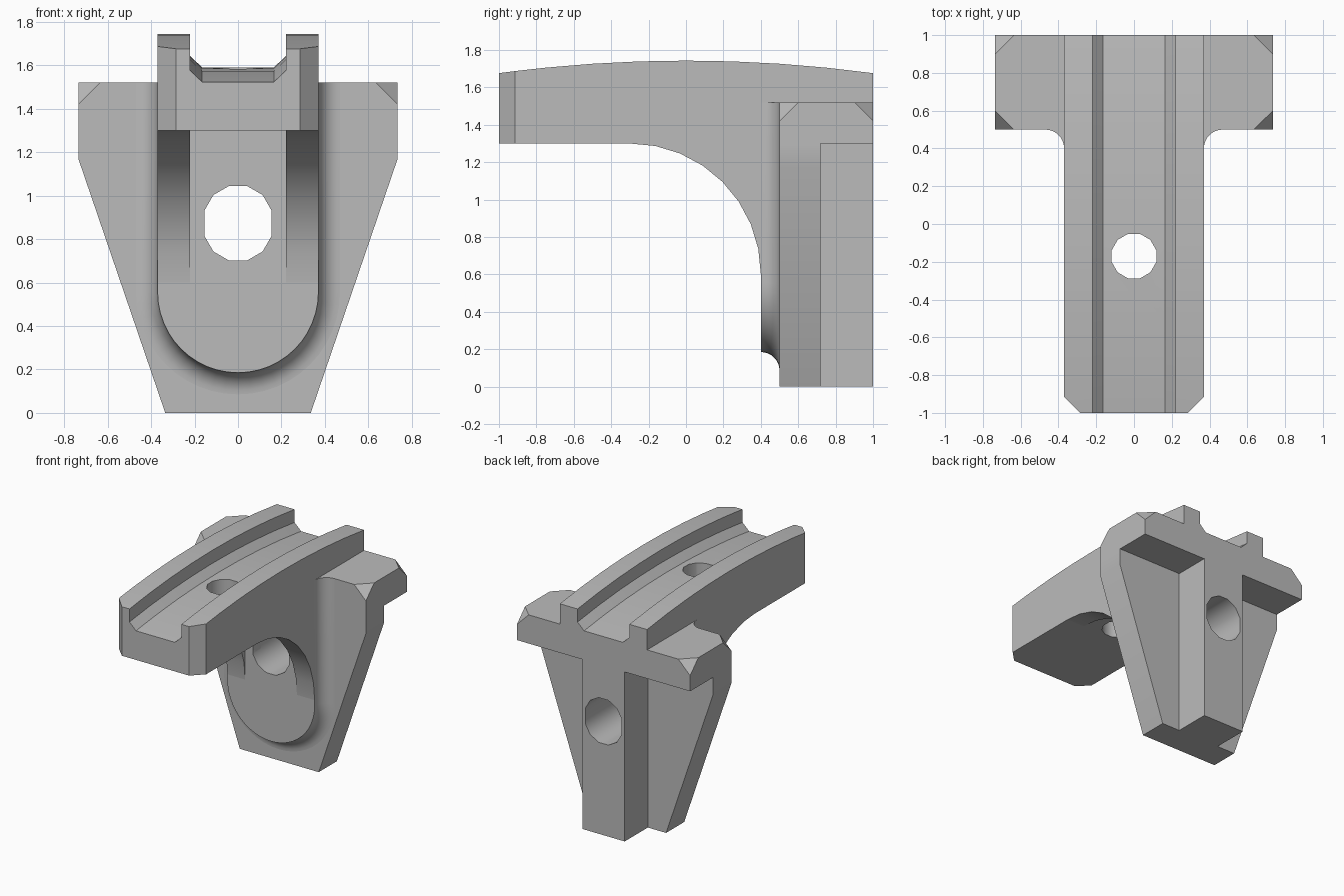
import bpy
import bmesh
from math import sin, cos, pi, radians, copysign

cube = bpy.data.objects.get("Cube")
if cube:
    bpy.data.objects.remove(cube, do_unlink=True)

grey = bpy.data.materials.new("plain grey")
grey.use_nodes = True
grey.diffuse_color = (0.5, 0.5, 0.5, 1)
grey.node_tree.nodes["Principled BSDF"].inputs["Base Color"].default_value = (0.5, 0.5, 0.5, 1)


def make_object(name, bm):
    bmesh.ops.recalc_face_normals(bm, faces=bm.faces[:])
    mesh = bpy.data.meshes.new(name)
    bm.to_mesh(mesh)
    bm.free()
    obj = bpy.data.objects.new(name, mesh)
    bpy.context.collection.objects.link(obj)
    mesh.materials.append(grey)
    return obj


def loft(name, rings):
    """Solid skinned through closed rings with equal point counts."""
    bm = bmesh.new()
    loops = [[bm.verts.new(p) for p in ring] for ring in rings]
    for a, b in zip(loops, loops[1:]):
        for i in range(len(a)):
            j = (i + 1) % len(a)
            bm.faces.new((a[i], a[j], b[j], b[i]))
    bm.faces.new(loops[0])
    bm.faces.new(loops[-1])
    return make_object(name, bm)


def prism_y(name, outline, y0, y1):
    return loft(name, [[(x, y, z) for x, z in outline] for y in (y0, y1)])


def mirrored(half):
    """Closed outline from its right half."""
    return half + [(-x, z) for x, z in reversed(half)]


def finish(obj, cutter=None):
    """Cut the hole, then smooth the curved faces."""
    bpy.ops.object.select_all(action="DESELECT")
    bpy.context.view_layer.objects.active = obj
    obj.select_set(True)
    if cutter:
        mod = obj.modifiers.new("hole", "BOOLEAN")
        mod.operation = "DIFFERENCE"
        mod.solver = "EXACT"
        mod.object = cutter
        bpy.ops.object.modifier_apply(modifier=mod.name)
    bpy.ops.object.shade_smooth_by_angle(angle=radians(35))


# Hole cutters: twelve sided, the bolt hole slightly tall
angles = [radians(15 + 30 * i) for i in range(12)]
bolt_cutter = prism_y("bolt_hole_cutter",
                      [(0.16 * cos(a), 0.873 + 0.16 * sin(a) + copysign(0.017, sin(a)))
                       for a in angles], 0.3, 1.1)
pin_cutter = loft("pin_hole_cutter",
                  [[(0.122 * cos(a), -0.17 + 0.122 * sin(a), z) for a in angles]
                   for z in (1.2, 1.8)])

# Rail arm: grooved section under a gently arched top, chamfered at the nose
rings = []
for y in [-1, -0.915] + [-0.75 + 0.25 * i for i in range(8)]:
    top = 1.743 - 0.067 * y * y
    w = 0.285 if y == -1 else 0.37
    half = [(w, 1.3), (w, top), (0.22, top), (0.22, top - 0.1), (0.165, top - 0.153)]
    rings.append([(x, y, z) for x, z in mirrored(half)])
finish(loft("rail_arm", rings), pin_cutter)

# Curved gusset cheeks on both sides of the bolt channel
arc = [(-0.3 + 0.7 * sin(i * pi / 16), 0.6 + 0.7 * cos(i * pi / 16)) for i in range(9)]
cheek = arc + [(0.5, 0.6), (0.5, 1.4), (-0.3, 1.4)]
for side, label in ((1, "left"), (-1, "right")):
    finish(loft(label + "_gusset",
                [[(side * x, y, z) for y, z in cheek] for x in (0.22, 0.37)]))

# Round-bottomed bolt pad with a concave fillet into the plate
rings = []
for i in range(9):
    a = i * pi / 16
    r = 0.47 - 0.1 * cos(a)
    y = 0.4 + 0.1 * sin(a)
    bottom = [(-r * cos(t * pi / 24), 0.555 - r * sin(t * pi / 24)) for t in range(25)]
    rings.append([(x, y, z) for x, z in [(-r, 1.52)] + bottom + [(r, 1.52)]])
finish(loft("bolt_pad", rings), bolt_cutter)

# Tapered back plate
plate = mirrored([(0.335, 0), (0.735, 1.17), (0.735, 1.3)])
finish(prism_y("back_plate", plate, 0.5, 0.72), bolt_cutter)

# Rear spine
spine = mirrored([(0.18, 0), (0.18, 1.3)])
finish(prism_y("rear_spine", spine, 0.72, 1), bolt_cutter)

# Top slab with its four upper corners cut off
bm = bmesh.new()
c = 0.1
for sx in (-1, 1):
    for y, inward in ((0.5, 1), (1, -1)):
        x = 0.735 * sx
        for p in ((x, y, 1.3), (x, y, 1.52 - c), (x - c * sx, y, 1.52),
                  (x, y + c * inward, 1.52)):
            bm.verts.new(p)
bmesh.ops.convex_hull(bm, input=bm.verts[:])
bmesh.ops.dissolve_limit(bm, angle_limit=radians(1), verts=bm.verts[:], edges=bm.edges[:])
finish(make_object("top_slab", bm))

# The cutters are no longer needed
for cutter in (bolt_cutter, pin_cutter):
    bpy.data.objects.remove(cutter, do_unlink=True)
